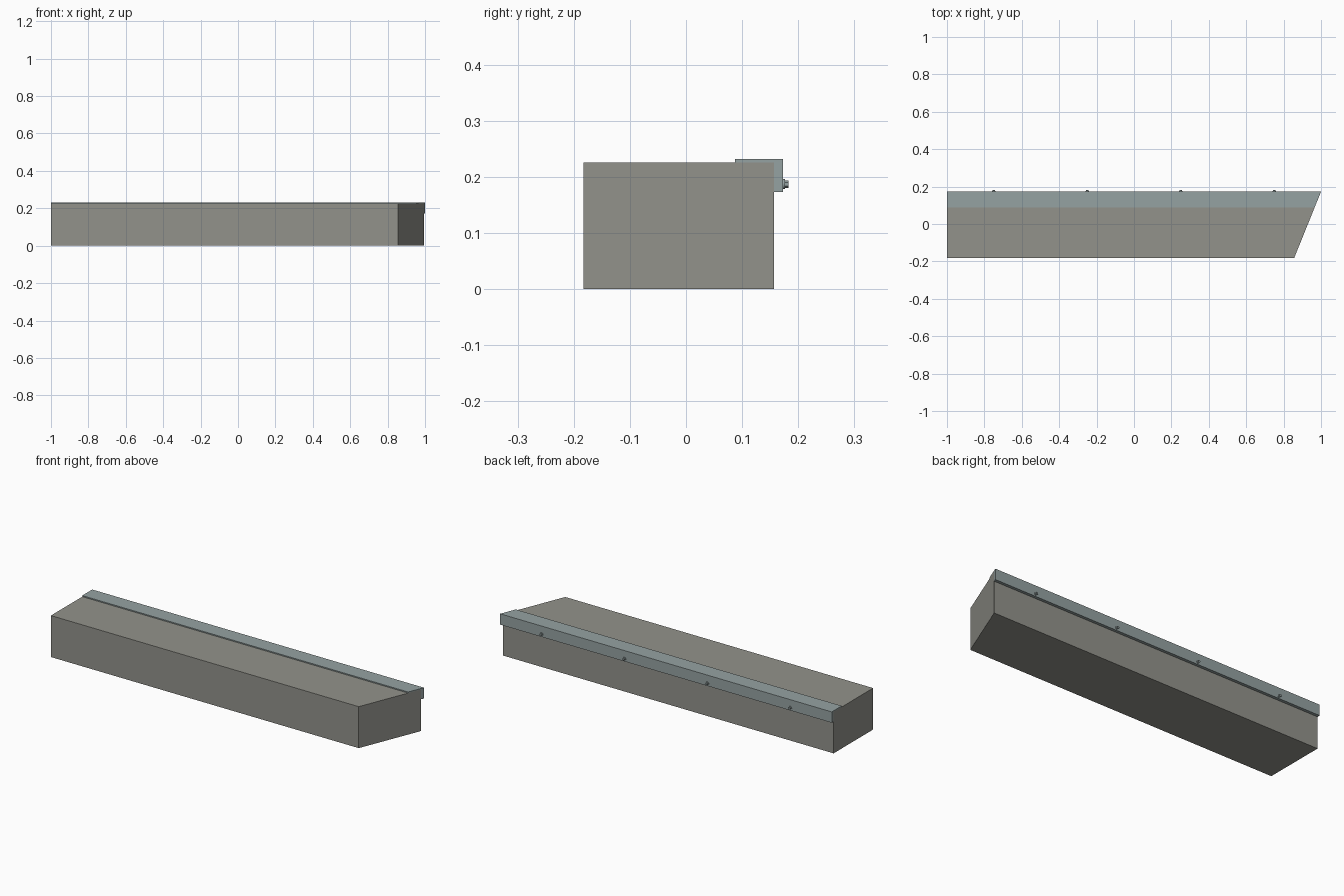
import bpy, bmesh
from math import pi

if "Cube" in bpy.data.objects:
    bpy.data.objects.remove(bpy.data.objects["Cube"])

FRONT, BACK = -0.183, 0.173      # y extent of stone front and steel back
STONE_BACK = 0.157
STONE_TOP, STEEL_TOP = 0.226, 0.232


def material(name, rgb):
    m = bpy.data.materials.new(name)
    m.diffuse_color = (*rgb, 1)
    m.use_nodes = True
    m.node_tree.nodes["Principled BSDF"].inputs["Base Color"].default_value = m.diffuse_color
    return m


stone = material("stone", (0.29, 0.29, 0.26))
steel = material("steel", (0.30, 0.36, 0.36))


def mitre_x(y):
    """x of the slanted right end at depth y."""
    return 0.856 + 0.144 * (y - FRONT) / (BACK - FRONT)


def sweep(name, profile, mat):
    """Extrude a (y, z) profile along x, square on the left, mitred on the right."""
    bm = bmesh.new()
    left = [bm.verts.new((-1, y, z)) for y, z in profile]
    right = [bm.verts.new((mitre_x(y), y, z)) for y, z in profile]
    bm.faces.new(left)
    bm.faces.new(right[::-1])
    n = len(profile)
    for i in range(n):
        j = (i + 1) % n
        bm.faces.new((left[j], left[i], right[i], right[j]))
    bmesh.ops.recalc_face_normals(bm, faces=bm.faces)
    me = bpy.data.meshes.new(name)
    bm.to_mesh(me)
    bm.free()
    me.materials.append(mat)
    ob = bpy.data.objects.new(name, me)
    bpy.context.collection.objects.link(ob)


def disc(name, x, y0, y1, radius, sides):
    """Cylinder with its axis along y."""
    bpy.ops.mesh.primitive_cylinder_add(
        vertices=sides, radius=radius, depth=y1 - y0,
        location=(x, (y0 + y1) / 2, 0.187), rotation=(pi / 2, 0, 0))
    ob = bpy.context.object
    ob.name = name
    ob.data.materials.append(steel)
    if sides > 6:
        bpy.ops.object.shade_smooth_by_angle()


# Stone block
sweep("step_block", [(FRONT, 0), (STONE_BACK, 0),
                     (STONE_BACK, STONE_TOP), (FRONT, STONE_TOP)], stone)

# Steel angle over the back top edge
sweep("edge_angle", [(0.087, STONE_TOP), (STONE_BACK, STONE_TOP),
                     (STONE_BACK, 0.173), (BACK, 0.173),
                     (BACK, STEEL_TOP), (0.087, STEEL_TOP)], steel)

# Bolts with washers along the back flange
for i, x in enumerate((-0.75, -0.25, 0.25, 0.75)):
    disc(f"washer_{i + 1}", x, BACK, 0.176, 0.009, 24)
    disc(f"bolt_head_{i + 1}", x, 0.176, 0.183, 0.0065, 6)
